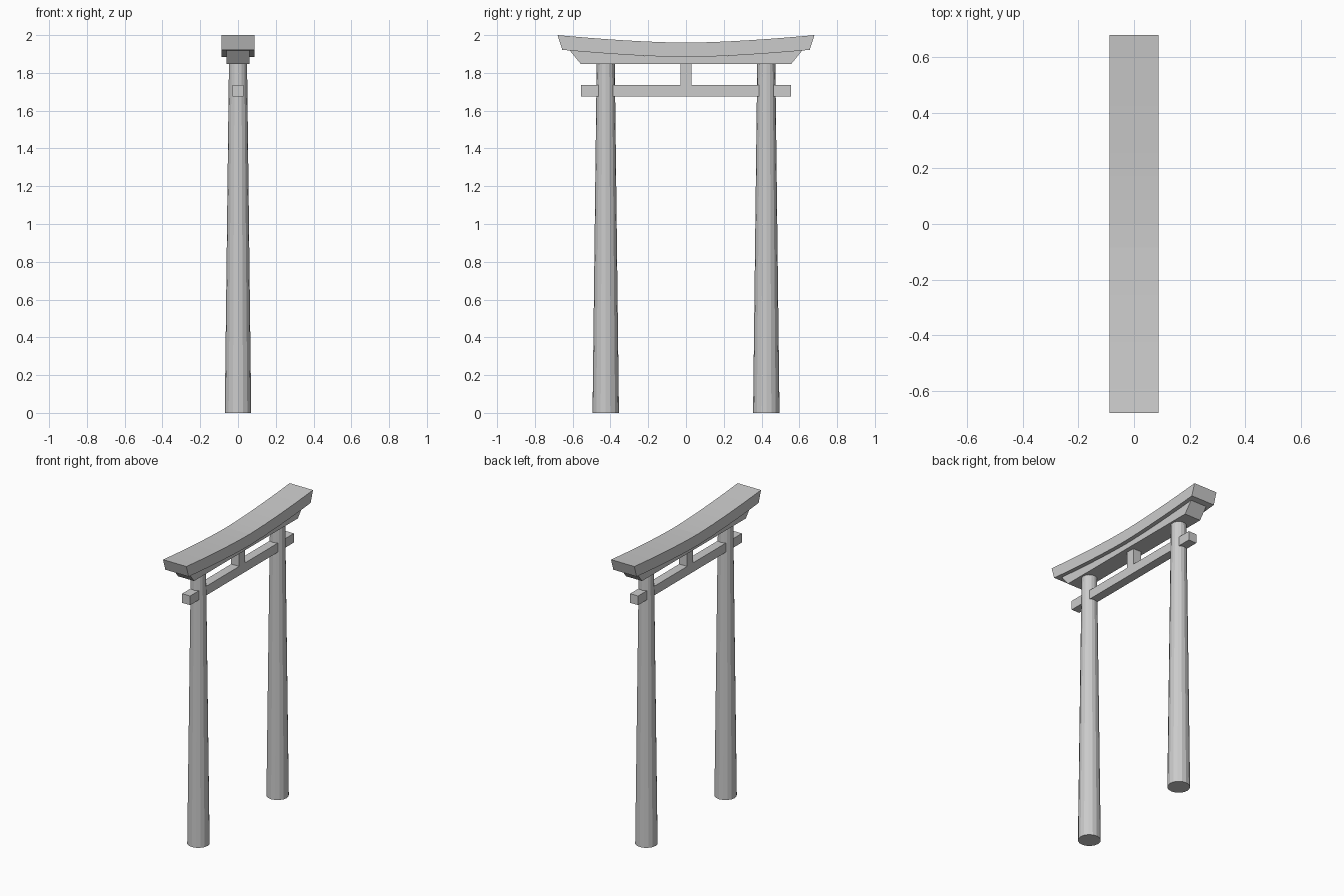
import bpy, bmesh

if "Cube" in bpy.data.objects:
    bpy.data.objects.remove(bpy.data.objects["Cube"])

grey = bpy.data.materials.new("plain grey")
grey.diffuse_color = (0.6, 0.6, 0.6, 1)
grey.use_nodes = True
grey.node_tree.nodes["Principled BSDF"].inputs["Base Color"].default_value = grey.diffuse_color


def finish(name, bm):
    bmesh.ops.recalc_face_normals(bm, faces=bm.faces)
    mesh = bpy.data.meshes.new(name)
    bm.to_mesh(mesh)
    bm.free()
    mesh.materials.append(grey)
    obj = bpy.data.objects.new(name, mesh)
    bpy.context.collection.objects.link(obj)
    return obj


def box(name, hx, hy, z0, z1):
    bm = bmesh.new()
    bmesh.ops.create_cube(bm, size=1)
    for v in bm.verts:
        v.co = (v.co.x * 2 * hx, v.co.y * 2 * hy, z0 if v.co.z < 0 else z1)
    return finish(name, bm)


def lintel(name, hx, top_half, bottom_half, top_z, bottom_z, steps=16):
    """Beam along y with splayed ends; top_z and bottom_z give height at y."""
    bm = bmesh.new()
    rings = []
    for i in range(steps + 1):
        t = 2 * i / steps - 1
        yt, yb = t * top_half, t * bottom_half
        rings.append([bm.verts.new(c) for c in (
            (-hx, yb, bottom_z(yb)), (hx, yb, bottom_z(yb)),
            (hx, yt, top_z(yt)), (-hx, yt, top_z(yt)))])
    for a, b in zip(rings, rings[1:]):
        for k in range(4):
            n = (k + 1) % 4
            bm.faces.new((a[k], a[n], b[n], b[k]))
    bm.faces.new(rings[0])
    bm.faces.new(rings[-1])
    return finish(name, bm)


# Gently upswept curves of the top lintel
def roof_top(y):
    return 1.96 + 0.04 * (abs(y) / 0.68) ** 1.6


def roof_bottom(y):
    return 1.884 + 0.038 * (abs(y) / 0.655) ** 1.6


# Curved top lintel and the narrower lintel tucked under it
lintel("top_lintel", 0.0875, 0.68, 0.655, roof_top, roof_bottom)
lintel("under_lintel", 0.06, 0.615, 0.557, roof_bottom, lambda y: 1.847)

# Tie beam through the posts, with the short centre strut above it
box("tie_beam", 0.03, 0.557, 1.675, 1.737)
box("centre_strut", 0.03, 0.03, 1.737, 1.847)

# Two tapered round posts
for side, label in ((-1, "left"), (1, "right")):
    bm = bmesh.new()
    bmesh.ops.create_cone(bm, cap_ends=True, segments=16,
                          radius1=0.07, radius2=0.048, depth=1.847)
    bmesh.ops.translate(bm, verts=bm.verts, vec=(0, side * 0.425, 1.847 / 2))
    finish(label + "_post", bm)
